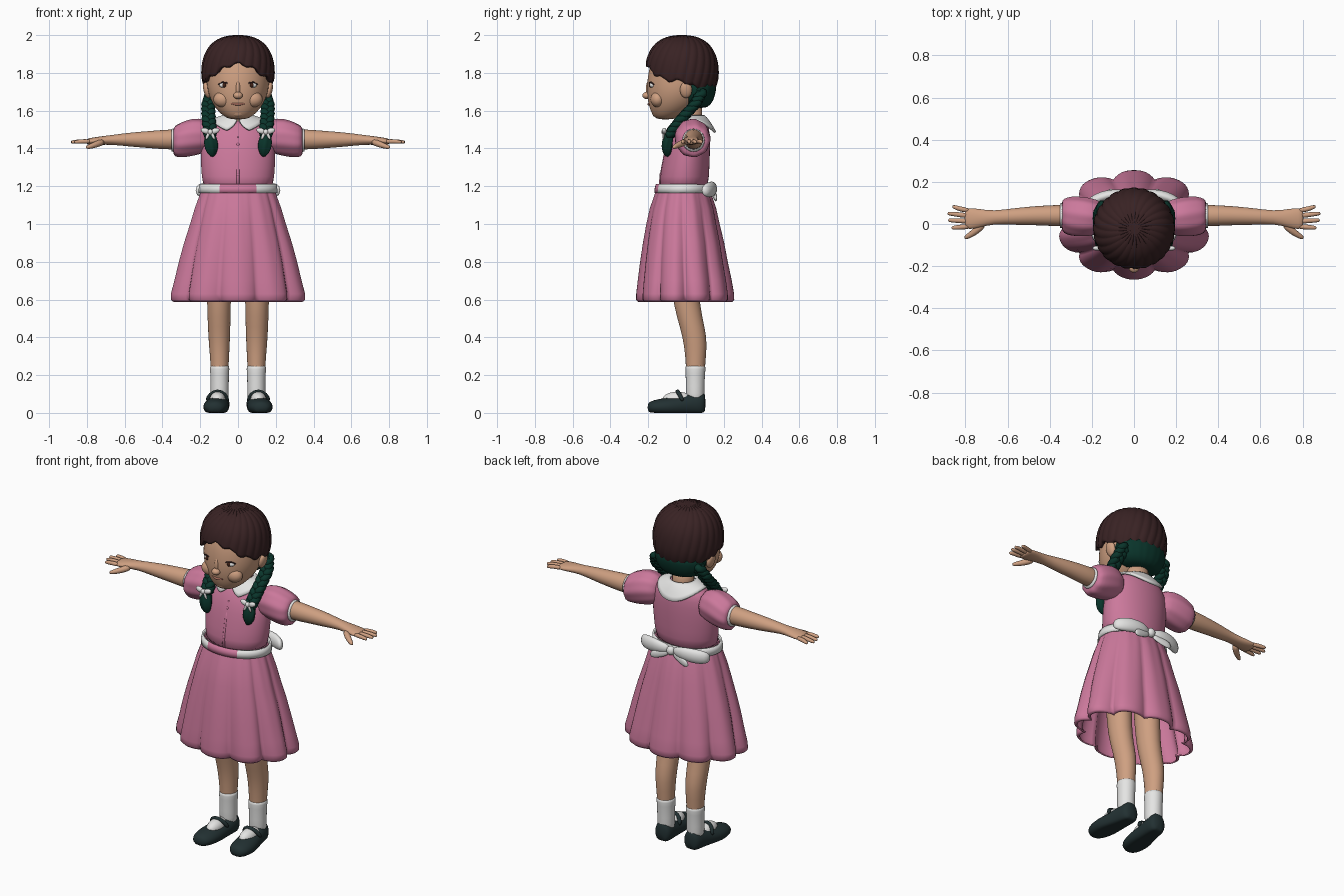
import bpy, bmesh
from math import sin, cos, pi, radians
from mathutils import Vector, Matrix

if "Cube" in bpy.data.objects:
    bpy.data.objects.remove(bpy.data.objects["Cube"])


def material(name, red, green, blue):
    mat = bpy.data.materials.new(name)
    mat.use_nodes = True
    mat.diffuse_color = (red, green, blue, 1)
    shader = next(n for n in mat.node_tree.nodes if n.type == "BSDF_PRINCIPLED")
    shader.inputs["Base Color"].default_value = (red, green, blue, 1)
    shader.inputs["Roughness"].default_value = 0.7
    return mat


skin = material("skin", 0.62, 0.35, 0.22)
pink = material("pink cloth", 0.60, 0.19, 0.33)
white = material("white cloth", 0.78, 0.78, 0.77)
brown = material("brown hair", 0.04, 0.016, 0.017)
green = material("green hair", 0.003, 0.035, 0.024)
black = material("dark shoe leather", 0.016, 0.03, 0.032)
lip = material("lip", 0.42, 0.17, 0.12)
iris = material("dark iris", 0.05, 0.015, 0.008)


def finish(name, bm, mat, pair=False, levels=0, thick=0):
    bmesh.ops.remove_doubles(bm, verts=bm.verts, dist=0.0001)
    bmesh.ops.recalc_face_normals(bm, faces=bm.faces)
    for face in bm.faces:
        face.smooth = True
    mesh = bpy.data.meshes.new(name)
    bm.to_mesh(mesh)
    bm.free()
    mesh.materials.append(mat)
    obj = bpy.data.objects.new(name, mesh)
    bpy.context.collection.objects.link(obj)
    if thick:
        solid = obj.modifiers.new("thickness", "SOLIDIFY")
        solid.thickness, solid.offset = thick, 0
    if levels:
        obj.modifiers.new("smooth", "SUBSURF").levels = levels
        obj.modifiers["smooth"].render_levels = levels
    if pair:
        obj.modifiers.new("other side", "MIRROR").use_mirror_merge = False
    return obj


def bridge(name, rings, mat, caps=True, **options):
    """Join closed rings of points into a surface."""
    bm = bmesh.new()
    loops = [[bm.verts.new((p[0], p[1], max(p[2], 0))) for p in ring] for ring in rings]
    for low, high in zip(loops, loops[1:]):
        for i in range(len(low)):
            j = (i + 1) % len(low)
            bm.faces.new((low[i], low[j], high[j], high[i]))
    if caps:
        bm.faces.new(loops[0])
        bm.faces.new(loops[-1])
    return finish(name, bm, mat, **options)


def loft(name, axis, rows, mat, sides=20, ripple=None, **options):
    """Rows hold: position on the axis, two centre values, two radii."""
    rings = []
    for k, (along, cu, cv, ru, rv) in enumerate(rows):
        ring = []
        for i in range(sides):
            a = 2 * pi * i / sides
            grow = ripple(a, k / (len(rows) - 1)) if ripple else 1
            u, v = cu + ru * grow * cos(a), cv + rv * grow * sin(a)
            ring.append({"X": (along, u, v), "Y": (u, along, v), "Z": (u, v, along)}[axis])
        rings.append(ring)
    return bridge(name, rings, mat, **options)


def tube(name, path, radii, mat, sides=10, **options):
    points = [Vector(p) for p in path]
    rings = []
    for k, point in enumerate(points):
        tangent = points[min(k + 1, len(points) - 1)] - points[max(k - 1, 0)]
        turn = tangent.to_track_quat("Z", "Y")
        r = radii[k] if isinstance(radii, list) else radii
        rings.append([point + turn @ Vector((r * cos(2 * pi * i / sides), r * sin(2 * pi * i / sides), 0))
                      for i in range(sides)])
    return bridge(name, rings, mat, **options)


def ball(name, centre, size, mat, pair=False, turn=0):
    bm = bmesh.new()
    place = Matrix.Translation(centre) @ Matrix.Rotation(radians(turn), 4, "Y") @ Matrix.Diagonal((*size, 1))
    bmesh.ops.create_uvsphere(bm, u_segments=24, v_segments=14, radius=1, matrix=place)
    return finish(name, bm, mat, pair=pair)


# Legs, socks and strapped shoes
loft("leg", "Z", [(1.0, .095, -.01, .075, .085), (.75, .1, -.01, .068, .076), (.57, .101, .002, .063, .07),
                  (.45, .1, .035, .06, .066), (.36, .099, .052, .056, .062), (.25, .097, .05, .047, .05),
                  (.1, .097, .05, .044, .046)], skin, pair=True, levels=1)
loft("sock", "Z", [(.04, .097, .05, .046, .046), (.1, .097, .048, .049, .05), (.18, .097, .049, .048, .05),
                   (.24, .097, .05, .053, .055), (.255, .097, .05, .051, .053)], white, pair=True, levels=1)
ball("sock_instep", (.108, -.045, .07), (.042, .08, .042), white, pair=True)
loft("shoe", "Y", [(-.205, .122, .028, .03, .025), (-.175, .121, .03, .06, .038), (-.1, .117, .032, .071, .05),
                   (-.04, .11, .035, .063, .052), (.03, .1, .045, .055, .062), (.08, .096, .048, .053, .07),
                   (.105, .096, .048, .036, .058)], black, pair=True, levels=1)
tube("shoe_strap", [(.053, -.015, .06), (.066, -.035, .1), (.108, -.05, .12), (.15, -.035, .1), (.165, -.015, .06)],
     .012, black, pair=True, levels=1)

# Pleated skirt with ten soft folds
def pleats(a, t):
    fold = abs(cos(5 * (a + pi / 2)))
    return 1 - (.02 + .14 * t) * (1 - fold) ** 1.3 + .008 * sin(23 * a) * (1 - t)


loft("skirt", "Z", [(1.2, 0, -.015, .185, .13), (1.16, 0, -.015, .2, .145), (1.08, 0, -.015, .23, .172),
                    (1.0, 0, -.015, .255, .19), (.9, 0, -.012, .288, .211), (.8, 0, -.01, .317, .228),
                    (.7, 0, -.006, .342, .245), (.63, 0, -.004, .362, .255), (.6, 0, -.004, .363, .256),
                    (.59, 0, -.004, .35, .245)],
     pink, sides=120, ripple=pleats, caps=False, thick=.008)

# Bodice, front placket and puffed sleeves
loft("bodice", "Z", [(1.16, 0, -.015, .185, .13), (1.25, 0, -.008, .192, .13), (1.35, 0, .003, .2, .124),
                     (1.45, 0, .015, .195, .113), (1.52, 0, .03, .172, .092), (1.56, 0, .038, .1, .065)],
     pink, sides=32, levels=1)
tube("placket", [(0, -.082, 1.46), (0, -.112, 1.36), (0, -.131, 1.26), (0, -.138, 1.2)], .008, pink)
for k in range(3):
    ball("button", (0, -.098 - .018 * k, 1.42 - .08 * k), (.009, .007, .009), pink)
loft("sleeve", "X", [(.13, .03, 1.46, .06, .065), (.18, .032, 1.465, .085, .09), (.24, .034, 1.46, .095, .1),
                     (.3, .036, 1.445, .094, .093), (.335, .038, 1.438, .082, .082), (.345, .04, 1.44, .06, .062)],
     pink, sides=40, ripple=lambda a, t: 1 + .025 * sin(9 * a + 3 * t), pair=True, levels=1)
loft("sleeve_cuff", "X", [(.335, .04, 1.443, .06, .062), (.352, .04, 1.444, .058, .06)], white, pair=True)

# Waist sash, covered by the gathers at the front, with a bow behind
sash = loft("sash", "Z", [(1.165, 0, -.015, .204, .148), (1.187, 0, -.015, .203, .146), (1.21, 0, -.013, .2, .142)],
            white, sides=64, caps=False, thick=.01)
sash.data.materials.append(pink)
for face in sash.data.polygons:
    if face.center.y < 0 and abs(face.center.x) < .1:
        face.material_index = 1
loft("sash_bow_loop", "X", [(.01, .135, 1.185, .012, .018), (.06, .145, 1.188, .022, .034),
                            (.13, .137, 1.185, .026, .042), (.19, .115, 1.18, .027, .04),
                            (.225, .095, 1.177, .018, .025)], white, pair=True, levels=1)
loft("sash_bow_tail", "X", [(.01, .14, 1.17, .008, .015), (.06, .152, 1.15, .009, .022),
                            (.13, .16, 1.135, .009, .024)], white, pair=True, levels=1)
ball("sash_knot", (0, .143, 1.183), (.025, .022, .026), white)

# Arms and hands
loft("arm", "X", [(.26, .04, 1.45, .05, .052), (.36, .04, 1.447, .052, .055), (.46, .04, 1.447, .046, .046),
                  (.56, .036, 1.447, .041, .039), (.67, .031, 1.446, .03, .025), (.73, .027, 1.441, .045, .023),
                  (.785, .025, 1.437, .052, .018), (.805, .026, 1.436, .045, .014)], skin, pair=True, levels=1)
for name, y, reach, spread in (("little", .062, .862, .082), ("ring", .038, .885, .05),
                               ("middle", .013, .882, .018), ("index", -.012, .866, -.018)):
    tube(name + "_finger", [(.775, y, 1.437), (.83, (y + spread) / 2, 1.438), (reach - .008, spread, 1.434),
                            (reach, spread, 1.433)], [.013, .0125, .01, .006], skin, pair=True, levels=1)
tube("thumb", [(.71, .005, 1.437), (.75, -.035, 1.422), (.79, -.06, 1.408), (.805, -.068, 1.405)],
     [.02, .018, .013, .007], skin, pair=True, levels=1)

# Neck, head and face
loft("neck", "Z", [(1.5, 0, .03, .07, .065), (1.57, 0, .028, .06, .058), (1.66, 0, .02, .065, .065)], skin)
loft("head", "Z", [(1.553, 0, -.11, .04, .04), (1.572, 0, -.095, .08, .08), (1.62, 0, -.065, .127, .132),
                   (1.69, 0, -.042, .16, .166), (1.76, 0, -.036, .167, .17), (1.84, 0, -.03, .163, .163),
                   (1.92, 0, -.025, .125, .13), (1.96, 0, -.025, .06, .07)], skin, sides=32, levels=2)
ball("nose", (0, -.208, 1.68), (.025, .023, .019), skin)
ball("nose_bridge", (0, -.194, 1.715), (.014, .019, .045), skin)
ball("chin", (0, -.152, 1.588), (.04, .028, .024), skin)
ball("cheek", (.08, -.15, 1.66), (.05, .038, .042), skin, pair=True)
ball("ear", (.165, .0, 1.71), (.018, .032, .044), skin, pair=True, turn=12)
ball("eye", (.073, -.177, 1.735), (.026, .016, .015), white, pair=True)
ball("iris", (.072, -.186, 1.735), (.012, .011, .013), iris, pair=True)
tube("eyelid", [(.045, -.19, 1.736), (.06, -.192, 1.748), (.082, -.185, 1.75), (.102, -.168, 1.738)],
     .004, brown, pair=True)
tube("mouth", [(-.048, -.184, 1.643), (-.02, -.196, 1.634), (0, -.199, 1.634), (.02, -.196, 1.634),
               (.048, -.184, 1.643)], [.003, .007, .007, .007, .003], lip, levels=1)

# Cap of combed hair: each strand line runs from the crown to the hairline
strands, steps, cap = 144, 22, []
for k in range(steps + 1):
    ring = []
    for i in range(strands):
        a = 2 * pi * i / strands
        back = sin(a)
        edge = 103 + (24 * back if back > 0 else -27 * abs(back) ** 3) + 2.5 * sin(13 * a)
        p = radians(edge) * k / steps
        r = 1 + .055 * max(sin(2 * p), 0) ** 2 + .035 * sin(p) * (abs(sin(12 * a + 3 * p)) - .4)
        ring.append((.181 * r * sin(p) * cos(a), -.022 + .182 * r * sin(p) * back, 1.8 + .19 * r * cos(p)))
    cap.append(ring)
bridge("hair_cap", cap, brown, caps=False, thick=.02)

# Nape hair and plaits brought forward over the shoulders
loft("nape_hair", "Z", [(1.78, 0, .045, .15, .115), (1.71, 0, .048, .16, .114), (1.65, 0, .05, .142, .095),
                        (1.61, 0, .05, .1, .065)], green, sides=48,
     ripple=lambda a, t: 1 + .02 * sin(20 * a), levels=1)
route = [Vector(p) for p in ((.135, .085, 1.7), (.158, .045, 1.63), (.155, -.03, 1.55), (.145, -.09, 1.47))]
for strand in range(3):
    path = []
    for k in range(49):
        t = k / 16
        n = min(int(t), 2)
        turn = 2 * pi * (k / 16 + strand / 3)
        path.append(route[n].lerp(route[n + 1], t - n) + Vector((.018 * sin(turn), .013 * sin(2 * turn), 0)))
    tube("plait_strand", path, .021, green, sides=8, pair=True)
loft("plait_tuft", "Z", [(1.49, .145, -.085, .018, .018), (1.455, .145, -.095, .034, .028),
                         (1.41, .142, -.1, .038, .03), (1.375, .14, -.1, .026, .022), (1.355, .136, -.1, .008, .008)],
     green, ripple=lambda a, t: 1 + .12 * cos(5 * a + 4 * t), pair=True, levels=1)
ball("ribbon_knot", (.147, -.117, 1.487), (.014, .014, .015), white, pair=True)
for side in (-1, 1):
    ball("ribbon_loop", (.147 + side * .026, -.115, 1.493), (.024, .012, .015), white, pair=True, turn=-side * 20)
    ball("ribbon_tail", (.147 + side * .014, -.12, 1.468), (.008, .005, .022), white, pair=True, turn=-side * 25)

# Rounded collar, split at the front
collar = []
for k in range(6):
    ring = []
    for i in range(96):
        a = 2 * pi * i / 96 - pi / 2
        gap = min(i, 96 - i) * 2 * pi / 96
        width = min(1, gap / .45) ** .5 * k / 5
        drop = .025 + .062 * sin(a) ** 2
        ring.append(((.07 + .07 * width) * cos(a), .028 + (.065 + .062 * width) * sin(a),
                     1.572 - drop * width ** 1.3))
    collar.append(ring)
bridge("collar", collar, white, caps=False, thick=.012)
